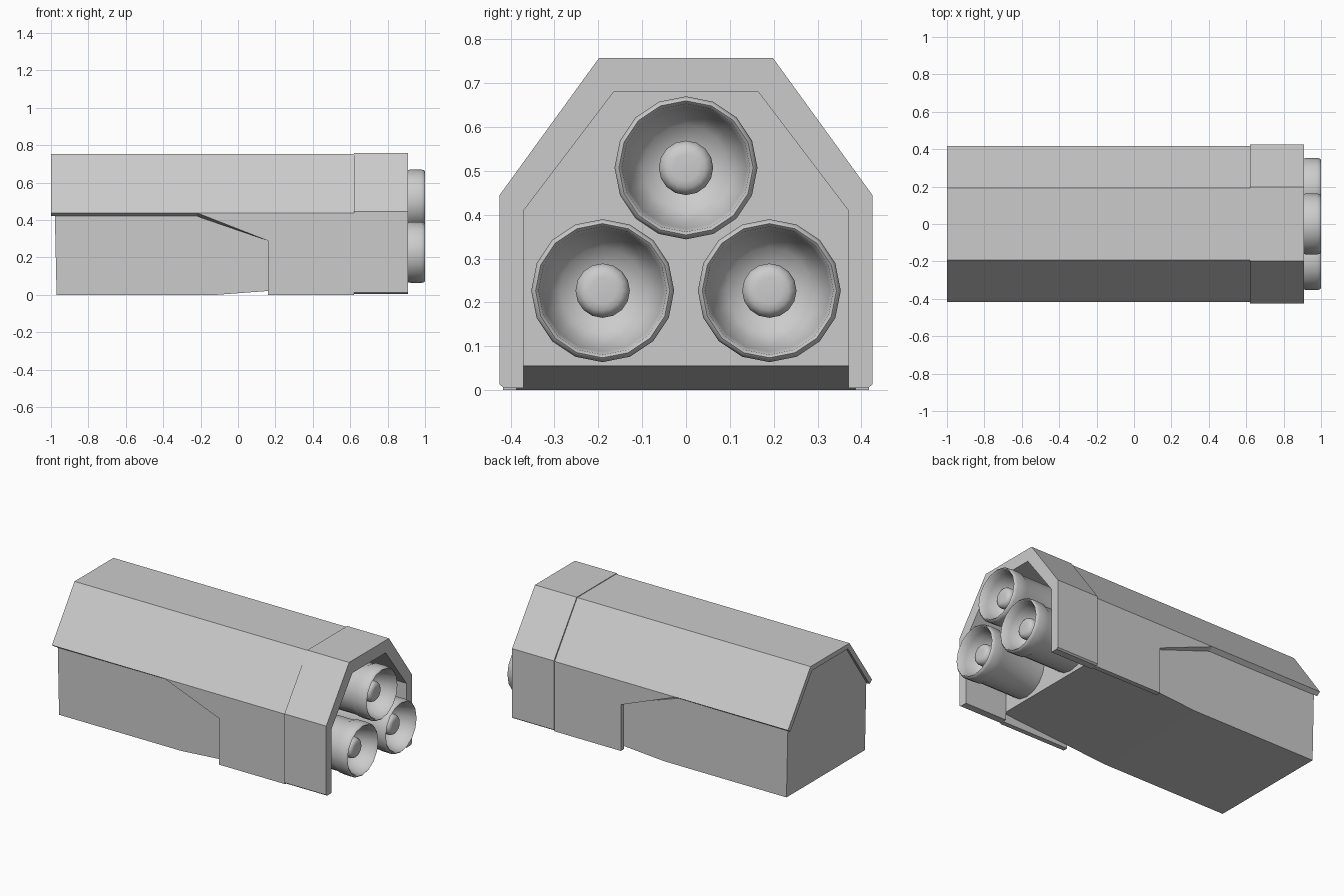
import bpy, bmesh
from math import sin, cos, pi, radians

if "Cube" in bpy.data.objects:
    bpy.data.objects.remove(bpy.data.objects["Cube"])


def finish(name, bm):
    me = bpy.data.meshes.new(name)
    bm.to_mesh(me)
    bm.free()
    ob = bpy.data.objects.new(name, me)
    bpy.context.collection.objects.link(ob)
    return ob


def loft(name, sections):
    """Closed solid through matching rings of points."""
    bm = bmesh.new()
    rings = [[bm.verts.new(p) for p in s] for s in sections]
    n = len(rings[0])
    for a, b in zip(rings, rings[1:]):
        for i in range(n):
            j = (i + 1) % n
            bm.faces.new((a[i], a[j], b[j], b[i]))
    bm.faces.new(rings[0])
    bm.faces.new(rings[-1])
    bmesh.ops.recalc_face_normals(bm, faces=bm.faces)
    return finish(name, bm)


def mirrored(half):
    return half + [(-y, z) for y, z in reversed(half)]


# Inner body: leaning front end, underside rising towards the engines
def body_section(x, floor, lean=0.0):
    half = [(0.389, floor), (0.389, 0.43), (0.18, 0.728)]
    return [(x - lean * z, y, z) for y, z in mirrored(half)]


loft("inner_body", [body_section(-0.97, 0, 0.022),
                    body_section(-0.12, 0), body_section(0.62, 0.055)])

# Outer shell: roof panels and cut-away side panels, thickened inwards
bm = bmesh.new()
x0, x1 = -1.0, 0.62
ridge = {s: [bm.verts.new((x, s * 0.193, 0.754)) for x in (x0, x1)] for s in (-1, 1)}
for s in (-1, 1):
    eave0 = bm.verts.new((x0, s * 0.417, 0.439))
    eave_cut = bm.verts.new((-0.22, s * 0.417, 0.439))
    eave1 = bm.verts.new((x1, s * 0.417, 0.439))
    a, b = ridge[s]
    bm.faces.new((a, eave0, eave_cut, eave1, b))
    low = [bm.verts.new((x, s * 0.417, z)) for x, z in ((0.16, 0.29), (0.16, 0), (x1, 0))]
    bm.faces.new([eave_cut] + low + [eave1])
top = bm.faces.new((ridge[-1][0], ridge[-1][1], ridge[1][1], ridge[1][0]))
bmesh.ops.recalc_face_normals(bm, faces=bm.faces)
bm.normal_update()
if top.normal.z < 0:
    bmesh.ops.reverse_faces(bm, faces=bm.faces)
shell = finish("outer_shell", bm)
mod = shell.modifiers.new("thickness", 'SOLIDIFY')
mod.thickness = 0.03
mod.offset = -1
mod.use_even_offset = True

# Rear cowl: thick arch, open underneath
outer = [(0.415, 0.005), (0.425, 0.013), (0.425, 0.445), (0.198, 0.758)]
inner = [(-0.37, 0.005), (-0.37, 0.41), (-0.165, 0.68)]
arch = mirrored(outer) + mirrored(inner)
loft("rear_cowl", [[(x, y, z) for y, z in arch] for x in (0.62, 0.91)])

# Engines: lathed nozzles with a rounded centre hub, (x, radius)
profile = [(0.58, 0.154), (0.895, 0.154), (0.915, 0.162), (0.98, 0.163),
           (0.995, 0.159), (1.0, 0.153), (0.993, 0.146), (0.95, 0.139),
           (0.90, 0.122), (0.865, 0.098), (0.85, 0.062), (0.935, 0.062),
           (0.95, 0.056), (0.958, 0.045), (0.96, 0.03)]
SIDES = 16
for name, cy, cz in (("engine_top", 0, 0.507), ("engine_left", -0.19, 0.227),
                     ("engine_right", 0.19, 0.227)):
    rings = [[(x, cy + r * cos(2 * pi * i / SIDES), cz + r * sin(2 * pi * i / SIDES))
              for i in range(SIDES)] for x, r in profile]
    ob = loft(name, rings)
    bpy.ops.object.select_all(action='DESELECT')
    ob.select_set(True)
    bpy.context.view_layer.objects.active = ob
    bpy.ops.object.shade_smooth_by_angle(angle=radians(50))
